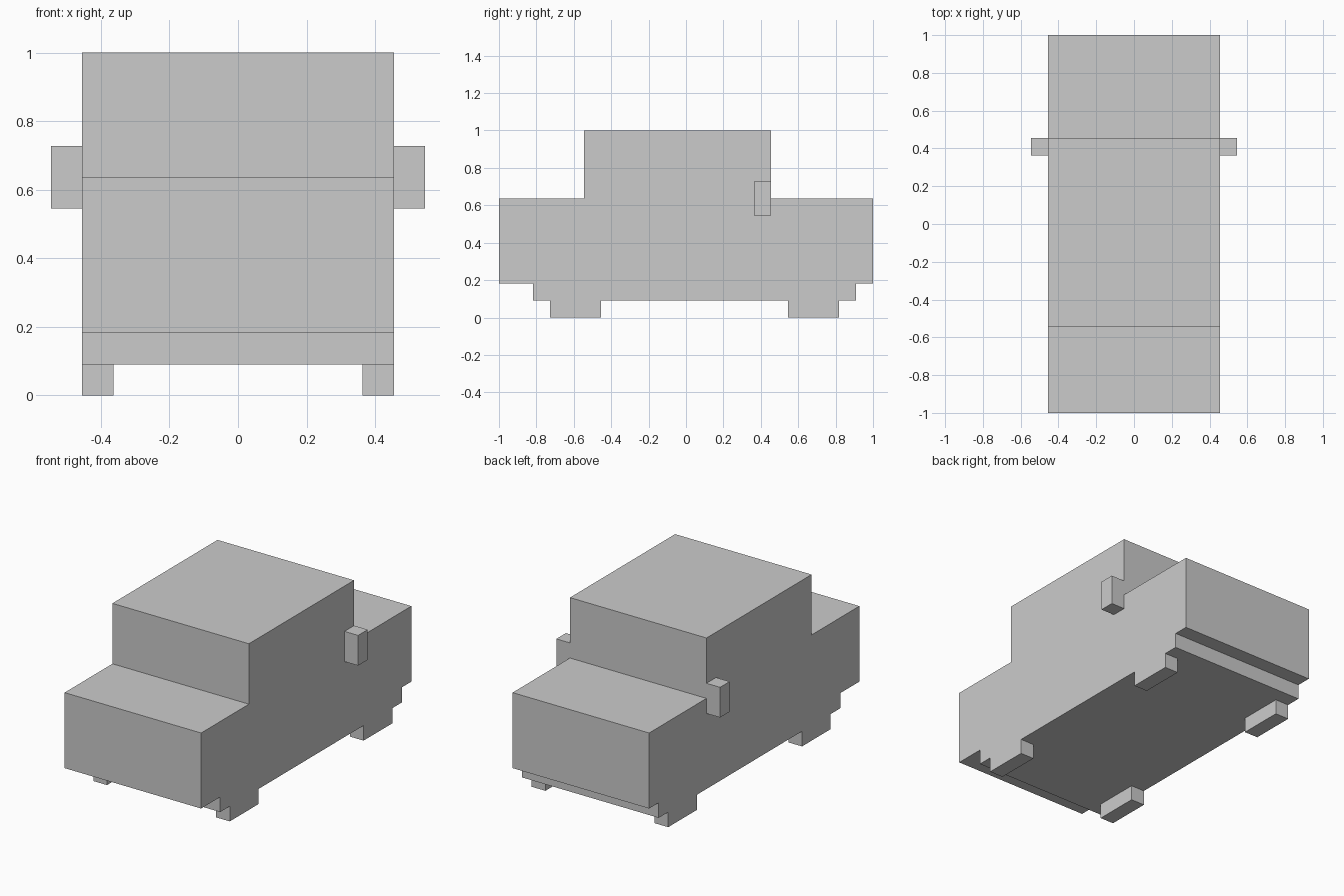
import bpy, bmesh
from mathutils import Vector

if "Cube" in bpy.data.objects:
    bpy.data.objects.remove(bpy.data.objects["Cube"])

U = 1 / 11  # block size of the model


def finish(name, bm):
    bmesh.ops.recalc_face_normals(bm, faces=bm.faces)
    mesh = bpy.data.meshes.new(name)
    bm.to_mesh(mesh)
    bm.free()
    obj = bpy.data.objects.new(name, mesh)
    bpy.context.collection.objects.link(obj)
    return obj


def extrude_profile(name, points, x0, x1):
    """Extrude a (y, z) outline, in blocks, across x."""
    bm = bmesh.new()
    face = bm.faces.new([bm.verts.new((x0 * U, y * U, z * U)) for y, z in points])
    new = bmesh.ops.extrude_face_region(bm, geom=[face], use_keep_orig=True)["geom"]
    verts = [g for g in new if isinstance(g, bmesh.types.BMVert)]
    bmesh.ops.translate(bm, verts=verts, vec=Vector(((x1 - x0) * U, 0, 0)))
    return finish(name, bm)


def box(name, x, y, z):
    outline = [(y[0], z[0]), (y[1], z[0]), (y[1], z[1]), (y[0], z[1])]
    return extrude_profile(name, outline, min(x), max(x))


# Car body: stepped underside, bonnet, cabin and boot
extrude_profile("car_body", [
    (-11, 2), (-9, 2), (-9, 1), (10, 1), (10, 2), (11, 2),
    (11, 7), (5, 7), (5, 11), (-6, 11), (-6, 7), (-11, 7)], -5, 5)

# Wheels and side blocks on both sides
for side, s in (("left", -1), ("right", 1)):
    box(f"front_wheel_{side}", (4 * s, 5 * s), (-8, -5), (0, 1))
    box(f"rear_wheel_{side}", (4 * s, 5 * s), (6, 9), (0, 1))
    box(f"side_mirror_{side}", (5 * s, 6 * s), (4, 5), (6, 8))
